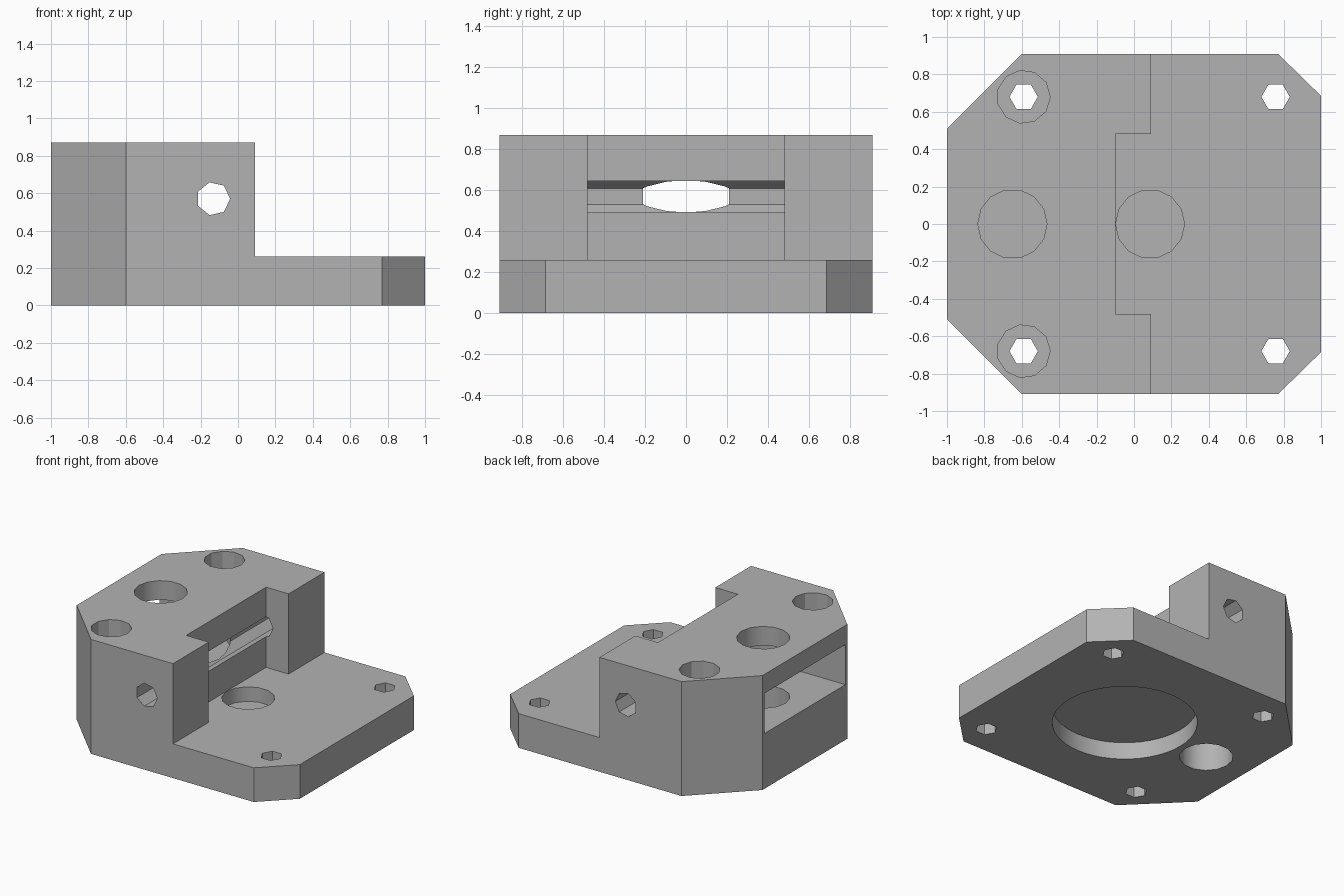
import bpy, bmesh, math
from mathutils import Matrix

cube = bpy.data.objects.get("Cube")
if cube:
    bpy.data.objects.remove(cube, do_unlink=True)

grey = bpy.data.materials.new("plain_grey")
grey.use_nodes = True
colour = (0.45, 0.45, 0.45, 1)
grey.diffuse_color = colour
grey.node_tree.nodes["Principled BSDF"].inputs["Base Color"].default_value = colour


def prism(name, outline, z0, z1, matrix=Matrix()):
    """Extrude a counter-clockwise outline from z0 to z1."""
    bm = bmesh.new()
    face = bm.faces.new([bm.verts.new((x, y, z0)) for x, y in outline])
    new = bmesh.ops.extrude_face_region(bm, geom=[face])["geom"]
    top = [v for v in new if isinstance(v, bmesh.types.BMVert)]
    bmesh.ops.translate(bm, verts=top, vec=(0, 0, z1 - z0))
    bmesh.ops.recalc_face_normals(bm, faces=bm.faces)
    bm.transform(matrix)
    mesh = bpy.data.meshes.new(name)
    bm.to_mesh(mesh)
    bm.free()
    mesh.materials.append(grey)
    obj = bpy.data.objects.new(name, mesh)
    bpy.context.collection.objects.link(obj)
    return obj


def ring(x, y, r, sides):
    turn = 2 * math.pi / sides
    return [(x + r * math.cos(i * turn), y + r * math.sin(i * turn)) for i in range(sides)]


def mirrored(half):
    """Complete an outline whose lower (-y) half is given."""
    return half + [(x, -y) for x, y in reversed(half)]


# Chamfered block
TOP, STEP = 0.87, 0.26
body = prism("mount_block", mirrored([(-1, -0.51), (-0.6, -0.91), (0.77, -0.91), (1, -0.685)]), 0, TOP)
bpy.context.view_layer.objects.active = body
body.select_set(True)


def cut(outline, z0, z1, matrix=Matrix()):
    tool = prism("cutter", outline, z0, z1, matrix)
    tool.hide_render = True
    mod = body.modifiers.new("cut", "BOOLEAN")
    mod.operation = "DIFFERENCE"
    mod.solver = "EXACT"
    mod.object = tool
    bpy.ops.object.modifier_apply(modifier=mod.name)
    bpy.data.objects.remove(tool, do_unlink=True)


# Step down to the base plate, with the notch in the tower face
cut(mirrored([(-0.1, -0.48), (0.09, -0.48), (0.09, -2), (2, -2)]), STEP, 2)

# Round-ended pocket open to the tower's outer side
arc = [p for p in ring(-0.65, 0, 0.487, 32) if p[0] > -0.651]
lower = sorted((p for p in arc if p[1] < -0.001), key=lambda p: p[0])
upper = sorted((p for p in arc if p[1] > -0.001), key=lambda p: -p[0])
cut([(-1.5, -0.487)] + lower + upper + [(-1.5, 0.487)], 0.42, 0.725)

# Shaft bores through the tower top and the pocket floor, over a thin web
bore = ring(-0.65, 0, 0.185, 14)
cut(bore, 0.6, 2)
cut(bore, 0.25, 0.5)
cut(bore, -1, 0.23)

# Base plate bore above the wide underside recess
cut(ring(0.086, 0, 0.184, 14), 0.15, 0.5)
cut(ring(0.083, 0, 0.5, 48), -1, 0.13)

# Corner screw holes, counterbored in the tower
for y in (-0.68, 0.68):
    for x in (-0.59, 0.757):
        cut(ring(x, y, 0.076, 6), -1, 2)
    cut(ring(-0.59, y, 0.142, 11), STEP, 2)

# Cross hole running front to back
cut(ring(-0.132, 0.57, 0.09, 7), -2, 2, Matrix.Rotation(math.pi / 2, 4, "X"))

bpy.ops.object.shade_smooth_by_angle(angle=math.radians(30))
